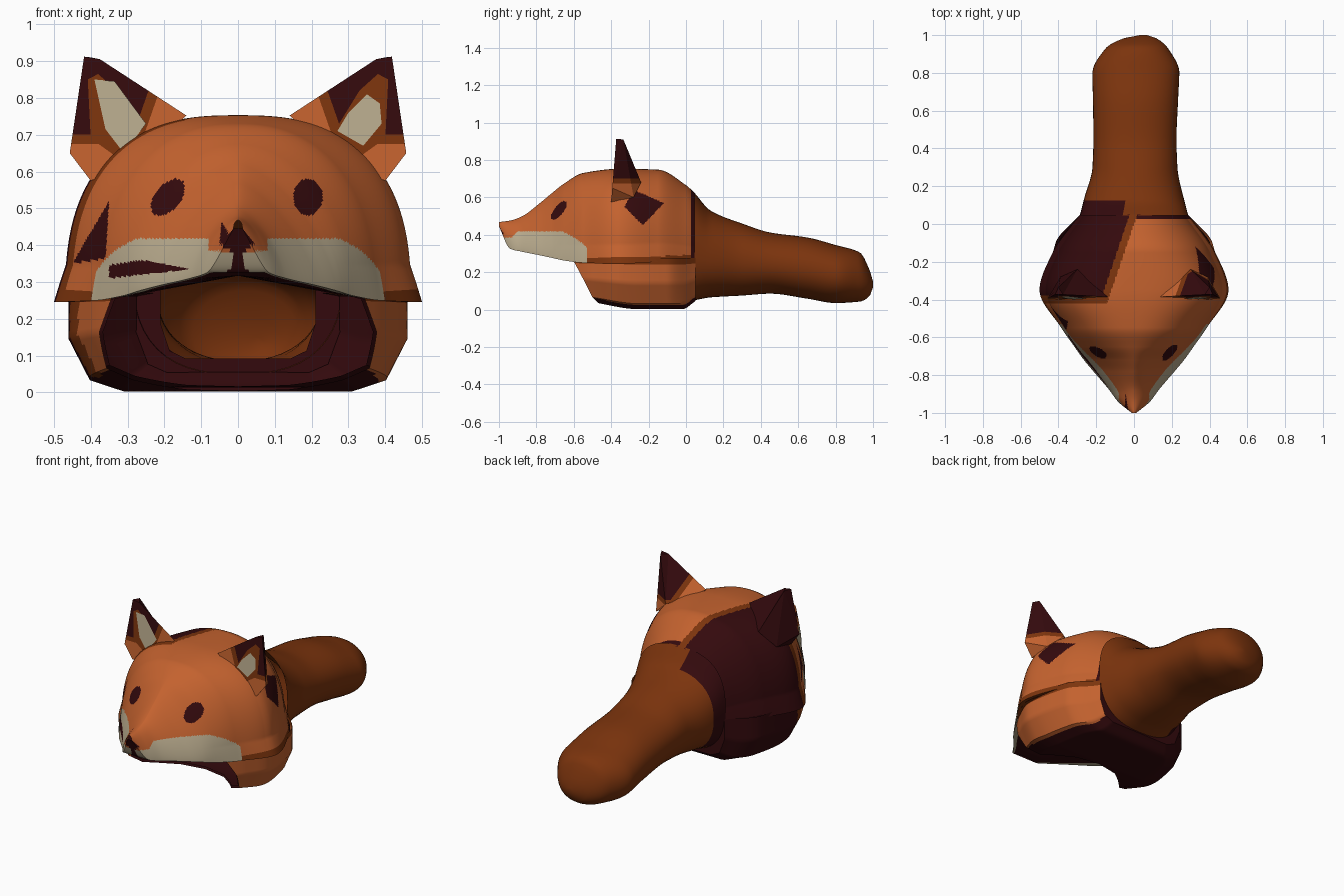
import bpy, bmesh, math

if "Cube" in bpy.data.objects:
    bpy.data.objects.remove(bpy.data.objects["Cube"])

# Flat colours
COLS = {"fur_orange": (.55, .122, .028), "dark_brown_fur": (.20, .034, .004),
        "maroon": (.034, .003, .004), "cream": (.49, .41, .27)}
MATS = []
for n, c in COLS.items():
    m = bpy.data.materials.new(n)
    m.diffuse_color = (*c, 1)
    m.use_nodes = True
    m.node_tree.nodes["Principled BSDF"].inputs["Base Color"].default_value = m.diffuse_color
    MATS.append(m)
ORANGE, BROWN, MAROON, CREAM = range(4)


def table(rows):
    """Monotone smooth interpolation of rows (key, values...)."""
    def slope(i, k):
        if i == 0 or i == len(rows) - 1:
            a, b = (rows[0], rows[1]) if i == 0 else (rows[-2], rows[-1])
            return (b[k] - a[k]) / (b[0] - a[0])
        s, t = [(rows[q + 1][k] - rows[q][k]) / (rows[q + 1][0] - rows[q][0]) for q in (i - 1, i)]
        return 0 if s * t <= 0 else 2 * s * t / (s + t)

    cache = {}

    def f(y):
        y = round(min(max(y, rows[0][0]), rows[-1][0]), 4)
        if y not in cache:
            i = max(q for q in range(len(rows) - 1) if rows[q][0] <= y)
            h = rows[i + 1][0] - rows[i][0]
            t = (y - rows[i][0]) / h
            cache[y] = [rows[i][k] * (2*t**3 - 3*t*t + 1) + rows[i + 1][k] * (3*t*t - 2*t**3)
                        + h * slope(i, k) * (t**3 - 2*t*t + t) + h * slope(i + 1, k) * (t**3 - t*t)
                        for k in range(1, len(rows[0]))]
        return cache[y]
    return f


def inside(px, py, poly):
    r = False
    for (ax, ay), (bx, by) in zip(poly, poly[1:] + poly[:1]):
        if (ay > py) != (by > py) and px < (bx - ax) * (py - ay) / (by - ay) + ax:
            r = not r
    return r


def finish(name, bm, rule, smooth=True):
    bmesh.ops.remove_doubles(bm, verts=bm.verts, dist=.0004)
    bmesh.ops.recalc_face_normals(bm, faces=bm.faces)
    for f in bm.faces:
        f.material_index = rule(f.calc_center_median())
        f.smooth = smooth
    me = bpy.data.meshes.new(name)
    bm.to_mesh(me)
    bm.free()
    for m in MATS:
        me.materials.append(m)
    ob = bpy.data.objects.new(name, me)
    bpy.context.collection.objects.link(ob)
    if smooth:
        bpy.ops.object.select_all(action='DESELECT')
        ob.select_set(True)
        bpy.context.view_layer.objects.active = ob
        bpy.ops.object.shade_smooth_by_angle(angle=math.radians(40))
    return ob


def grid(name, rows, rule, cap=False):
    bm = bmesh.new()
    vs = [[bm.verts.new(p) for p in r] for r in rows]
    for a, b in zip(vs, vs[1:]):
        for j in range(len(a) - 1):
            bm.faces.new((a[j], a[j + 1], b[j + 1], b[j]))
    if cap:
        bm.faces.new(vs[-1][:-1])
    return finish(name, bm, rule)


def sup(t, n):
    s, c = math.sin(t), math.cos(t)
    return math.copysign(abs(s) ** (2 / n), s), math.copysign(abs(c) ** (2 / n), c)


# Head: y, half width, top, bottom, squareness
head = table([(-1, .012, .468, .445, 2), (-.94, .085, .476, .325, 1.7), (-.88, .13, .497, .31, 1.5),
              (-.78, .215, .57, .29, 1.4), (-.72, .265, .62, .277, 1.5), (-.65, .315, .675, .262, 1.9),
              (-.55, .385, .73, .25, 2.3), (-.35, .50, .753, .245, 2.6), (-.15, .43, .748, .255, 2.4),
              (.0, .325, .665, .26, 2.2), (.05, .285, .62, .26, 2.2)])


def head_row(y, off=0, lip=True):
    w, top, bot, n = head(y)
    w, top = w - off, top - off
    taper = .06 * min(1, max(0, (y + .7) / .3))
    row = []
    for j in range(201):
        sx, cz = sup(math.radians(-90 + j * .9), n)
        cz = max(cz, 0)
        row.append((w * sx * (1 - taper * min(1, cz / .2)), y, bot + (top - bot) * cz))
    if lip:                                  # muzzle underside, then cheek rim
        k, zc = (0, bot if y < -.94 else max(bot + .01, .317)) if y < -.6 else (.8 * w, bot + .01)
        under = [(w + (k - w) * s / 8, y, bot + (zc - bot) * s / 8) for s in range(1, 9)]
        row = [(-p[0], p[1], p[2]) for p in under[::-1]] + row + under
    return row


WEDGE = [(-.45, .35), (-.35, .52), (-.36, .365)]
SLIT = [(-.35, .31), (-.35, .345), (-.26, .36), (-.13, .335), (-.22, .325)]
NOSE = [(0, .46), (.045, .405), (.015, .38), (.015, .345), (.055, .3), (-.055, .3), (-.015, .345),
        (-.015, .38), (-.05, .405), (-.045, .465), (-.025, .43)]
DIAMOND = [(-.33, .55), (-.28, .64), (-.12, .57), (-.23, .45)]


def head_rule(c):
    x, y, z = c
    w, top, bot, n = head(y)
    if y > -.94 and abs(x) < w * .93 and z < bot + (.07 if y < -.6 else .012) * (1 - abs(x) / w) + .001:
        return MAROON if y < -.58 else BROWN
    d = min(-.04 + .34 * y - x, y + .38)     # dark patch on the back left
    if d > 0 or (y < -.9 and inside(x, z, NOSE)):
        return MAROON
    if d > -.04:
        return BROWN
    if y < -.45:                             # eyes
        u, v = abs(x) - .19, z - .53
        if x < 0:
            u, v = x + .19 - .45 * v, v
        if (u / .04) ** 2 + (v / .05) ** 2 < 1:
            return MAROON
    if x < 0 and (inside(x, z, SLIT) and y < -.5 or inside(x, z, WEDGE)):
        return MAROON
    if x > 0 and (inside(y, z, DIAMOND) or y > .025):
        return MAROON
    if z < (.385 if abs(x) < .08 else .418) and y < -.53 - 5.5 * max(0, z - .32) ** 1.6:
        return CREAM                         # muzzle
    return BROWN if y > -.58 and z < bot + .03 else ORANGE


N = 230
grid("head", [head_row(-1 + 1.05 * i / N) for i in range(N + 1)], head_rule)
grid("head_lining", [head_row(-.62 + .66 * i / 20, .02, False) for i in range(21)], lambda c: MAROON)

# Neck collar, open at the front
neck_w = table([(-.62, .33), (-.5, .405), (-.35, .46), (-.1, .415), (.05, .285)])
neck_z = table([(-.62, .06), (-.5, .04), (-.25, .002), (-.02, .002), (.05, .045)])
PROF = [(1, .275, -.61), (1, .14, -.55), (.88, .03, -.5), (.68, 0, -.47), (.3, 0, -.33), (0, 0, -.3)]
PROF = [(-a, b, c) for a, b, c in PROF] + [(a, b, c) for a, b, c in PROF[-2::-1]]


def collar_row(v):
    row = []
    for i in range((len(PROF) - 1) * 8 + 1):
        q = min(i // 8, len(PROF) - 2)
        k, z, yf = [a + (b - a) * (i / 8 - q) for a, b in zip(PROF[q], PROF[q + 1])]
        y = yf + (.05 - yf) * v
        zf = neck_z(y)[0]
        row.append((k * neck_w(y)[0], y, zf + z * (.275 - zf) / .275))
    return row


def collar_rule(c):
    x, y, z = c
    if z < neck_z(y)[0] + .022 or (x < 0 and y > -.38):
        return MAROON
    return BROWN if z > .245 or (x < 0 and y > -.44) else ORANGE


collar = grid("neck_collar", [collar_row(i / 40) for i in range(41)], collar_rule)
# Inner lining of the collar
lining = collar.copy()
lining.data = collar.data.copy()
lining.name = "collar_lining"
bpy.context.collection.objects.link(lining)
normals = [v.normal.copy() for v in lining.data.vertices]
for v, nn in zip(lining.data.vertices, normals):
    sign = 1 if -nn.x * v.co.x + nn.z * (.3 - v.co.z) > 0 else -1
    v.co += nn * (.012 * sign)
for p in lining.data.polygons:
    p.material_index = MAROON
# Back wall around the tail opening
edge = collar_row(1)
grid("back_wall", [edge, [(x * .74, .05, .31 + (z - .31) * .82) for x, y, z in edge]], lambda c: MAROON)

# Tail: y, centre x, half width, top, bottom, squareness
tail = table([(.045, 0, .287, .625, .05, 2.6), (.13, 0, .265, .53, .065, 2.3), (.3, .005, .225, .46, .075, 2.1),
              (.45, .005, .22, .412, .085, 2.1), (.65, .008, .225, .385, .058, 2.1),
              (.8, .01, .23, .345, .035, 2.1), (.93, .015, .165, .305, .043, 2.1),
              (.98, .03, .095, .215, .07, 2), (1, .05, .02, .15, .12, 2)])


def tail_row(y):
    x, w, top, bot, n = tail(y)
    pts = [sup(math.tau * j / 48, n) for j in range(49)]
    return [(x + w * a, y, (top + bot) / 2 + (top - bot) / 2 * b) for a, b in pts]


grid("tail", [tail_row(.045 + .955 * i / 60) for i in range(61)],
     lambda c: MAROON if c.x < -.05 and c.y < .125 and c.z > .1 else BROWN, cap=True)


# Ears
def ear_y(z):
    return -.39 + .08 * (z - .7)


PATCH = {-1: [(.39, .85), (.335, .845), (.25, .73), (.31, .65), (.36, .715)],
         1: [(.27, .71), (.34, .67), (.39, .73), (.385, .785), (.35, .81), (.30, .76)]}
for s, side in ((-1, "left"), (1, "right")):
    bm = bmesh.new()
    rim = [(.14, .752), (.375, .905), (.418, .912), (.457, .65), (.4, .575), (.28, .62)]
    front = [bm.verts.new((s * x, ear_y(z), z)) for x, z in rim]
    tip_back = bm.verts.new((s * .4, -.335, .91))
    base = bm.verts.new((s * .30, -.24, .68))
    side_b = bm.verts.new((s * .39, -.28, .60))
    bm.faces.new(front)
    for tri in ((front[0], front[1], base), (front[1], tip_back, base), (front[1], front[2], tip_back),
                (front[2], front[3], tip_back), (front[3], side_b, tip_back), (side_b, base, tip_back),
                (front[3], front[4], side_b)):
        bm.faces.new(tri)
    for co, no in (((s * .25, 0, .8), (s, 0, .35)), ((s * .22, 0, .8), (s, 0, .35)),
                   ((0, 0, .70), (0, 0, 1)), ((0, 0, .675), (0, 0, 1))):
        bmesh.ops.bisect_plane(bm, geom=bm.verts[:] + bm.edges[:] + bm.faces[:],
                               plane_co=co, plane_no=no, dist=.0001)

    def ear_rule(c, s=s):
        d = min(s * c.x - .25 + .35 * (c.z - .8), c.z - .70)
        if s < 0 and c.y > -.375:
            return MAROON
        return MAROON if d > 0 else BROWN if d > -.03 else ORANGE
    finish(side + "_ear", bm, ear_rule, False)
    # Painted inner ear: brown border and cream centre
    for nm, col, gap, poly in (
            ("border", BROWN, .003, [(.25, .69), (.33, .64), (.40, .69), (.408, .85), (.38, .865), (.33, .82)]),
            ("patch", CREAM, .006, PATCH[s])):
        bm = bmesh.new()
        bm.faces.new([bm.verts.new((s * x, ear_y(z) - gap, z)) for x, z in poly])
        finish(side + "_ear_" + nm, bm, lambda c, k=col: k, False)
